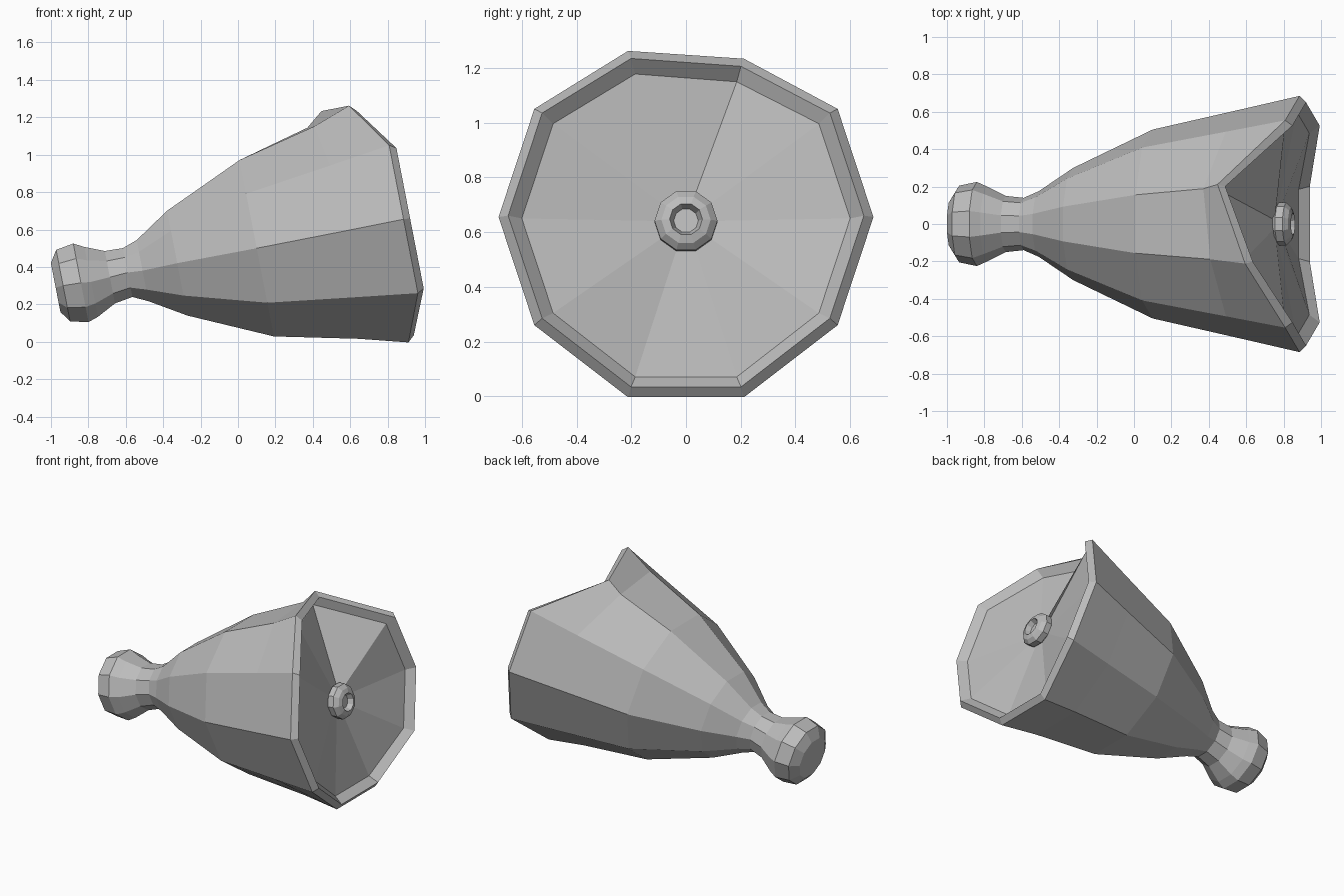
import bpy, bmesh, math

SIDES = 10
TILT = math.radians(11)          # the horn points slightly upward

cube = bpy.data.objects.get("Cube")
if cube:
    bpy.data.objects.remove(cube, do_unlink=True)

grey = bpy.data.materials.new("plain grey")
grey.use_nodes = True
colour = (0.5, 0.5, 0.5, 1)
grey.diffuse_color = colour
grey.node_tree.nodes["Principled BSDF"].inputs["Base Color"].default_value = colour


def ring(bm, x, z, radius, dents=None):
    """Tilted polygon around the horn axis; dents push corners back along it."""
    verts = []
    for k in range(SIDES):
        a = 2 * math.pi * k / SIDES
        up = radius * math.sin(a)
        push = (dents or {}).get(k, 0)
        verts.append(bm.verts.new((
            x - up * math.sin(TILT) - push * math.cos(TILT),
            radius * math.cos(a),
            z + up * math.cos(TILT) - push * math.sin(TILT))))
    return verts


def loft(name, rings, cap_start=False, cap_end=False):
    """Skin a list of (x, z, radius[, dents]) rings into one object."""
    bm = bmesh.new()
    loops = [ring(bm, *r) for r in rings]
    for a, b in zip(loops, loops[1:]):
        for k in range(SIDES):
            n = (k + 1) % SIDES
            bm.faces.new((a[k], a[n], b[n], b[k]))
    if cap_start:
        bm.faces.new(loops[0][::-1])
    if cap_end:
        bm.faces.new(loops[-1])
    # outward direction: the first side panel must face away from the axis
    bmesh.ops.recalc_face_normals(bm, faces=bm.faces)
    mesh = bpy.data.meshes.new(name)
    bm.to_mesh(mesh)
    bm.free()
    mesh.materials.append(grey)
    obj = bpy.data.objects.new(name, mesh)
    bpy.context.collection.objects.link(obj)
    return obj


# Bent rim corners: two at the top, two at the bottom
bent = {2: 0.32, 3: 0.17, 7: 0.10, 8: 0.10}
half_bent = {k: d * 0.25 for k, d in bent.items()}

# Horn: outside skin, chamfered lip, inner wall and funnel
loft("horn", [
    (-0.59, 0.37, 0.14),
    (-0.51, 0.38, 0.175),
    (-0.325, 0.42, 0.30),
    (0.10, 0.50, 0.505),
    (0.56, 0.59, 0.61, half_bent),
    (0.885, 0.655, 0.685, bent),
    (0.92, 0.66, 0.65, bent),
    (0.87, 0.65, 0.60, bent),
    (0.765, 0.64, 0.07),
], cap_end=True)

# Mouthpiece: flared knob closing the narrow end
loft("mouthpiece", [
    (-0.975, 0.29, 0.14),
    (-0.935, 0.30, 0.205),
    (-0.84, 0.315, 0.225),
    (-0.785, 0.32, 0.20),
    (-0.685, 0.345, 0.15),
    (-0.59, 0.37, 0.14),
], cap_start=True)

# Inner knob: small cup in the middle of the funnel
loft("inner_knob", [
    (0.75, 0.635, 0.085),
    (0.775, 0.638, 0.115),
    (0.815, 0.642, 0.115),
    (0.84, 0.645, 0.09),
    (0.85, 0.647, 0.06),
    (0.815, 0.642, 0.045),
], cap_start=True, cap_end=True)
